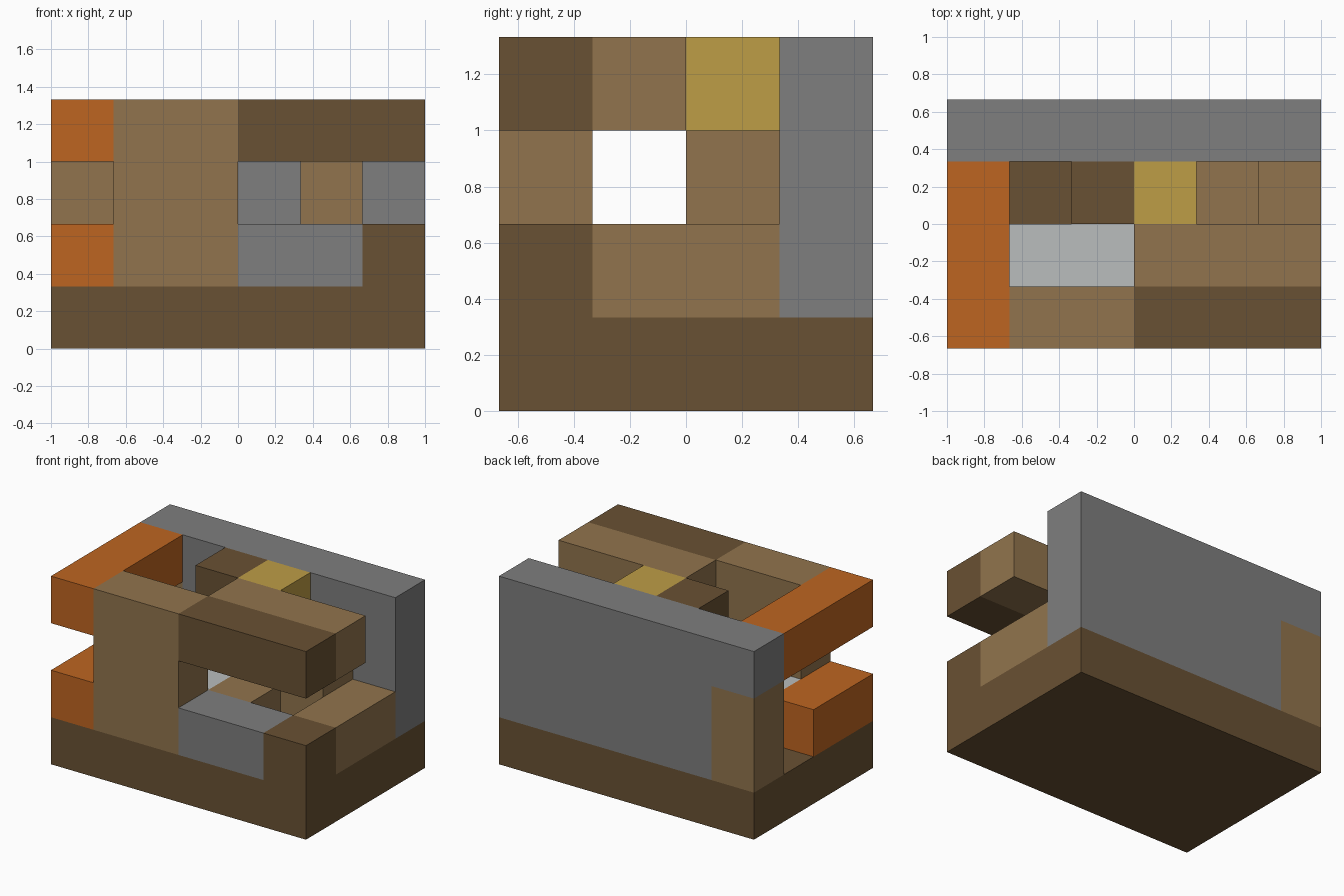
import bpy
import bmesh
from mathutils import Vector

default = bpy.data.objects.get("Cube")
if default:
    bpy.data.objects.remove(default)

CELL = 1 / 3
ORIGIN = Vector((-1, -2 * CELL, 0))


def make_material(name, rgb):
    linear = [((c / 255 + 0.055) / 1.055) ** 2.4 for c in rgb] + [1]
    mat = bpy.data.materials.new(name)
    mat.use_nodes = True
    mat.diffuse_color = linear
    mat.node_tree.nodes["Principled BSDF"].inputs["Base Color"].default_value = linear
    return mat


dark = make_material("dark brown", (105, 81, 51))
tan = make_material("light brown", (145, 116, 77))
grey = make_material("grey", (126, 126, 126))
pale = make_material("pale grey", (186, 190, 190))
orange = make_material("orange", (190, 101, 33))
yellow = make_material("yellow", (190, 157, 70))

# Each part is one or more blocks: first grid cell, size in cells
PARTS = [
    ("base", dark, [((0, 0, 0), (6, 4, 1))]),
    ("back_wall", grey, [((1, 3, 1), (5, 1, 3)), ((0, 3, 3), (1, 1, 1))]),
    ("back_wall_end", tan, [((0, 3, 1), (1, 1, 2))]),
    ("front_wall", tan, [((1, 0, 1), (2, 1, 3))]),
    ("lower_side_bar", orange, [((0, 0, 1), (1, 2, 1))]),
    ("upper_side_bar", orange, [((0, 0, 3), (1, 3, 1))]),
    ("inner_floor", pale, [((1, 1, 1), (2, 1, 1))]),
    ("inner_post", dark, [((2, 2, 1), (1, 1, 3))]),
    ("top_block", yellow, [((3, 2, 3), (1, 1, 1))]),
    ("front_sill", grey, [((3, 0, 1), (2, 1, 1))]),
    ("corner_block", dark, [((5, 0, 1), (1, 1, 1))]),
    ("inner_ledge", tan, [((3, 1, 1), (1, 1, 1)), ((3, 2, 1), (3, 1, 1)),
                          ((5, 1, 1), (1, 1, 1)), ((4, 2, 2), (1, 1, 1))]),
    ("front_beam", dark, [((3, 0, 3), (3, 1, 1))]),
    ("rear_beam", tan, [((3, 1, 3), (3, 1, 1))]),
]


def cells(blocks):
    return {(a + i, b + j, c + k)
            for (a, b, c), (w, d, h) in blocks
            for i in range(w) for j in range(d) for k in range(h)}


solid = set().union(*(cells(blocks) for _, _, blocks in PARTS))


def build_part(name, mat, blocks):
    """Make the outer skin of a part, leaving out faces that touch other cells."""
    bm = bmesh.new()
    for cell in cells(blocks):
        centre = Vector(cell) + Vector((0.5, 0.5, 0.5))
        for axis in range(3):
            for sign in (-1, 1):
                normal = Vector((0, 0, 0))
                normal[axis] = sign
                if tuple(int(c + n) for c, n in zip(cell, normal)) in solid:
                    continue
                u = Vector((0, 0, 0))
                u[(axis + 1) % 3] = 0.5
                v = normal.cross(u)
                middle = centre + normal / 2
                corners = (middle - u - v, middle + u - v, middle + u + v, middle - u + v)
                bm.faces.new([bm.verts.new(ORIGIN + p * CELL) for p in corners])
    bmesh.ops.remove_doubles(bm, verts=bm.verts, dist=0.001)
    bmesh.ops.dissolve_limit(bm, angle_limit=0.01, verts=bm.verts, edges=bm.edges)
    mesh = bpy.data.meshes.new(name)
    bm.to_mesh(mesh)
    bm.free()
    mesh.materials.append(mat)
    bpy.context.collection.objects.link(bpy.data.objects.new(name, mesh))


for part in PARTS:
    build_part(*part)
